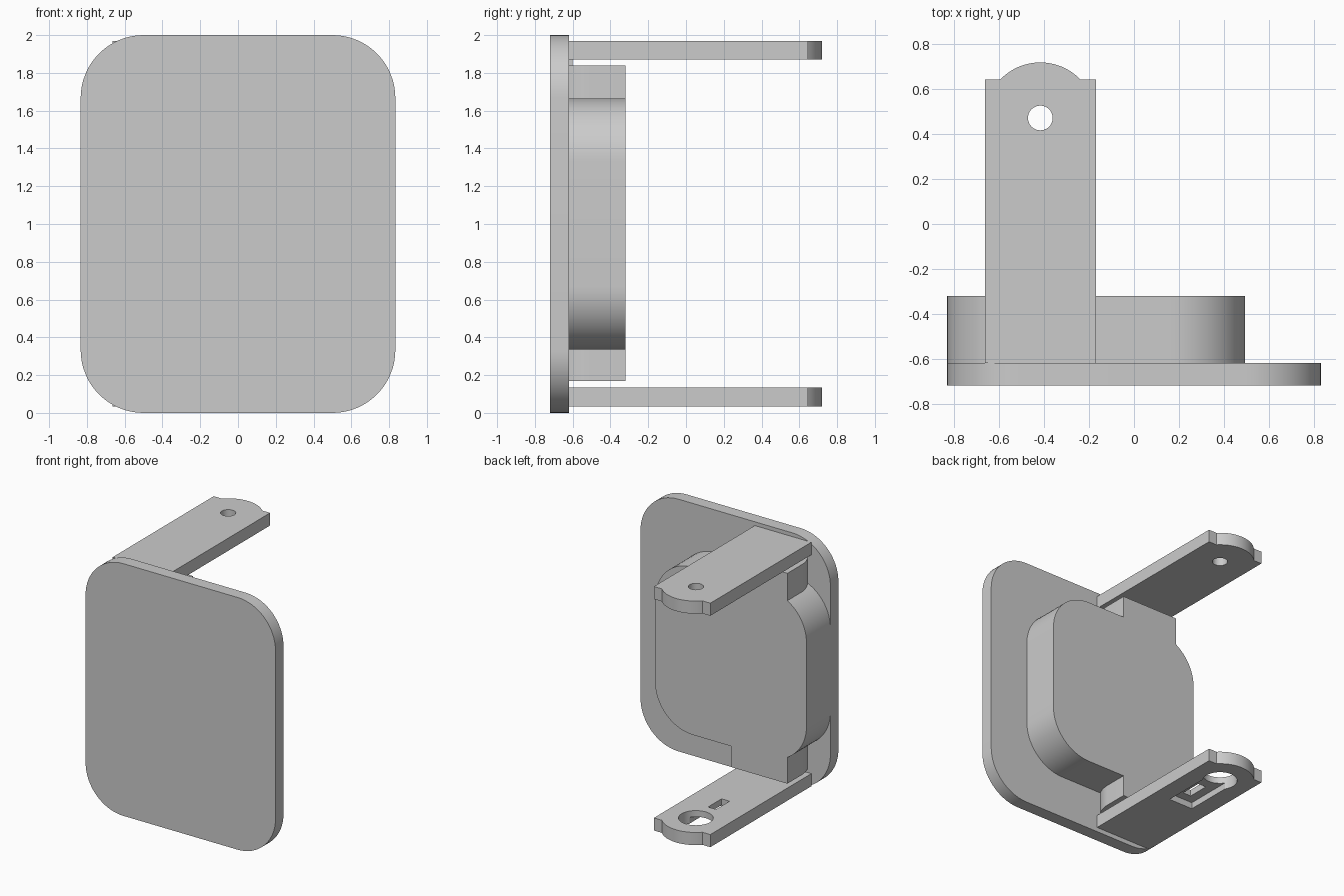
import bpy
import bmesh
from math import sin, cos, pi, asin, radians
from mathutils import Matrix

cube = bpy.data.objects.get("Cube")
if cube:
    bpy.data.objects.remove(cube, do_unlink=True)

grey = bpy.data.materials.new("light_grey")
grey.use_nodes = True
grey.diffuse_color = (0.6, 0.6, 0.6, 1)
grey.node_tree.nodes["Principled BSDF"].inputs["Base Color"].default_value = grey.diffuse_color

ARM_X = -0.4175     # centre line of arms and hinge column
ARM_R = 0.2475      # half width of arms and column
HOLE_Y = 0.4725


def arc(cx, cy, r, a0, a1, n=24):
    return [(cx + r * cos(a0 + (a1 - a0) * i / n), cy + r * sin(a0 + (a1 - a0) * i / n))
            for i in range(n + 1)]


def rounded_rect(x0, x1, y0, y1, r):
    centres = [(x1 - r, y1 - r), (x0 + r, y1 - r), (x0 + r, y0 + r), (x1 - r, y0 + r)]
    return [p for k, (cx, cy) in enumerate(centres)
            for p in arc(cx, cy, r, k * pi / 2, (k + 1) * pi / 2, 16)]


def rect(x0, x1, y0, y1):
    return [(x0, y0), (x1, y0), (x1, y1), (x0, y1)]


def prism(name, outline, lo, hi, axis="Z"):
    """Extrude an outline along z, or an x-z outline along y."""
    bm = bmesh.new()
    if axis == "Z":
        verts = [bm.verts.new((u, v, lo)) for u, v in outline]
        step = (0, 0, hi - lo)
    else:
        verts = [bm.verts.new((u, lo, v)) for u, v in outline]
        step = (0, hi - lo, 0)
    base = bm.faces.new(verts)
    new = bmesh.ops.extrude_face_region(bm, geom=[base])["geom"]
    bmesh.ops.translate(bm, vec=step, verts=[g for g in new if isinstance(g, bmesh.types.BMVert)])
    bmesh.ops.recalc_face_normals(bm, faces=bm.faces)
    mesh = bpy.data.meshes.new(name)
    bm.to_mesh(mesh)
    bm.free()
    mesh.materials.append(grey)
    obj = bpy.data.objects.new(name, mesh)
    bpy.context.collection.objects.link(obj)
    return obj


def activate(obj):
    bpy.ops.object.select_all(action="DESELECT")
    obj.select_set(True)
    bpy.context.view_layer.objects.active = obj


def combine(obj, other, operation):
    mod = obj.modifiers.new("combine", "BOOLEAN")
    mod.operation, mod.solver, mod.object = operation, "EXACT", other
    activate(obj)
    bpy.ops.object.modifier_apply(modifier=mod.name)
    bpy.data.objects.remove(other, do_unlink=True)


def finish(obj):
    activate(obj)
    bpy.ops.object.shade_smooth_by_angle(angle=radians(30))


# Front plate with rounded corners
plate = prism("front_plate", rounded_rect(-0.833, 0.833, 0, 2, 0.333), -0.72, -0.62, "Y")

# Rounded block behind the plate, joined with the taller hinge column
block = prism("rear_block", rounded_rect(-0.833, 0.495, 0.335, 1.665, 0.333), -0.62, -0.32, "Y")
cut = asin(0.12 / ARM_R)
column_outline = ([(ARM_X + ARM_R, -0.32), (ARM_X - ARM_R, -0.32)]
                  + arc(ARM_X, -0.5, ARM_R, pi, pi + cut, 8)
                  + arc(ARM_X, -0.5, ARM_R, 2 * pi - cut, 2 * pi, 8))
combine(block, prism("hinge_column", column_outline, 0.17, 1.838), "UNION")

# Thin rib between the column and the upper arm
rib = prism("upper_rib", rect(ARM_X - 0.2, ARM_X + 0.2, -0.62, -0.6), 1.83, 1.872)

# Two arms with a rounded tip between square shoulders
tip = asin((0.645 - HOLE_Y) / ARM_R)
arm_outline = ([(ARM_X - ARM_R, -0.62), (ARM_X + ARM_R, -0.62), (ARM_X + ARM_R, 0.645)]
               + arc(ARM_X, HOLE_Y, ARM_R, tip, pi - tip)
               + [(ARM_X - ARM_R, 0.645)])
upper_arm = prism("upper_arm", arm_outline, 1.87, 1.97)
lower_arm = prism("lower_arm", arm_outline, 0.035, 0.135)


def hole(radius):
    return arc(ARM_X, HOLE_Y, radius, 0, 2 * pi, 40)[:-1]


# Small pin hole above; large hole, slot and underside pocket below
combine(upper_arm, prism("pin_hole", hole(0.055), 1.8, 2.1), "DIFFERENCE")
combine(lower_arm, prism("large_hole", hole(0.125), -0.1, 0.3), "DIFFERENCE")
combine(lower_arm, prism("slot", rect(ARM_X - 0.035, ARM_X + 0.035, 0.1, 0.27), -0.1, 0.3),
        "DIFFERENCE")
combine(lower_arm, prism("pocket", rect(ARM_X - 0.105, ARM_X + 0.105, 0.03, HOLE_Y), -0.1, 0.085),
        "DIFFERENCE")

for part in (plate, block, rib, upper_arm, lower_arm):
    finish(part)
